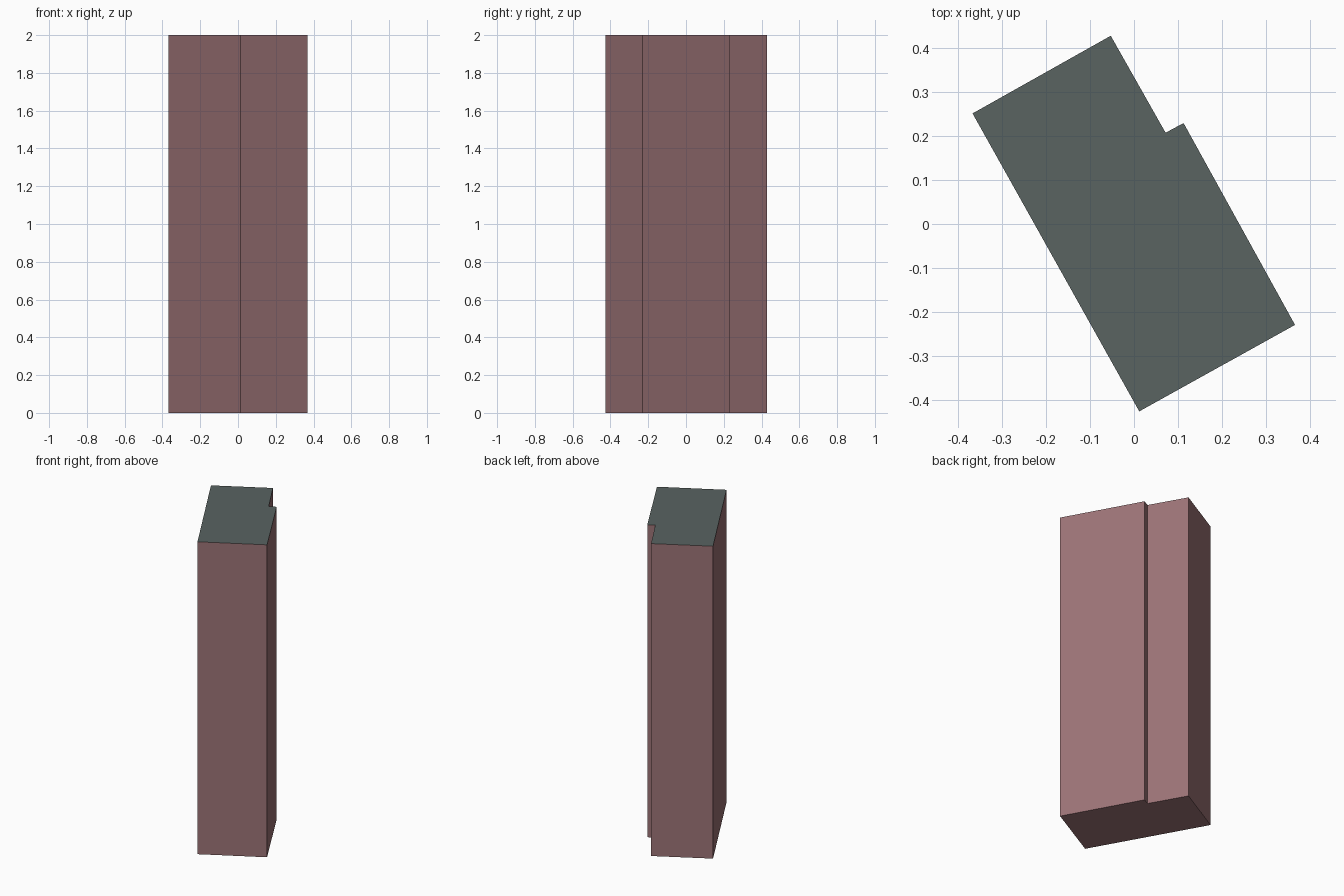
import bpy, bmesh

if "Cube" in bpy.data.objects:
    bpy.data.objects.remove(bpy.data.objects["Cube"])

HEIGHT = 2.0
# Footprint: turned rectangle with a small step on one long side (counter-clockwise)
FOOTPRINT = [(0.012, -0.427), (0.367, -0.23), (0.113, 0.23),
             (0.072, 0.208), (-0.053, 0.429), (-0.368, 0.252)]


def material(name, rgb):
    mat = bpy.data.materials.new(name)
    mat.diffuse_color = (*rgb, 1.0)
    mat.use_nodes = True
    mat.node_tree.nodes["Principled BSDF"].inputs["Base Color"].default_value = mat.diffuse_color
    return mat


# Tower block: footprint extruded straight up
bm = bmesh.new()
base = bm.faces.new([bm.verts.new((x, y, 0)) for x, y in FOOTPRINT])
top = bmesh.ops.extrude_face_region(bm, geom=[base], use_keep_orig=True)["geom"]
bmesh.ops.translate(bm, vec=(0, 0, HEIGHT),
                    verts=[g for g in top if isinstance(g, bmesh.types.BMVert)])
bmesh.ops.recalc_face_normals(bm, faces=bm.faces)

# Flat roof gets the grey material, walls and underside the brick one
for face in bm.faces:
    face.material_index = 1 if face.normal.z > 0.5 else 0

mesh = bpy.data.meshes.new("tower_block")
bm.to_mesh(mesh)
bm.free()
mesh.materials.append(material("brick_wall", (0.33, 0.17, 0.18)))
mesh.materials.append(material("grey_roof", (0.10, 0.125, 0.12)))
tower = bpy.data.objects.new("tower_block", mesh)
bpy.context.collection.objects.link(tower)
